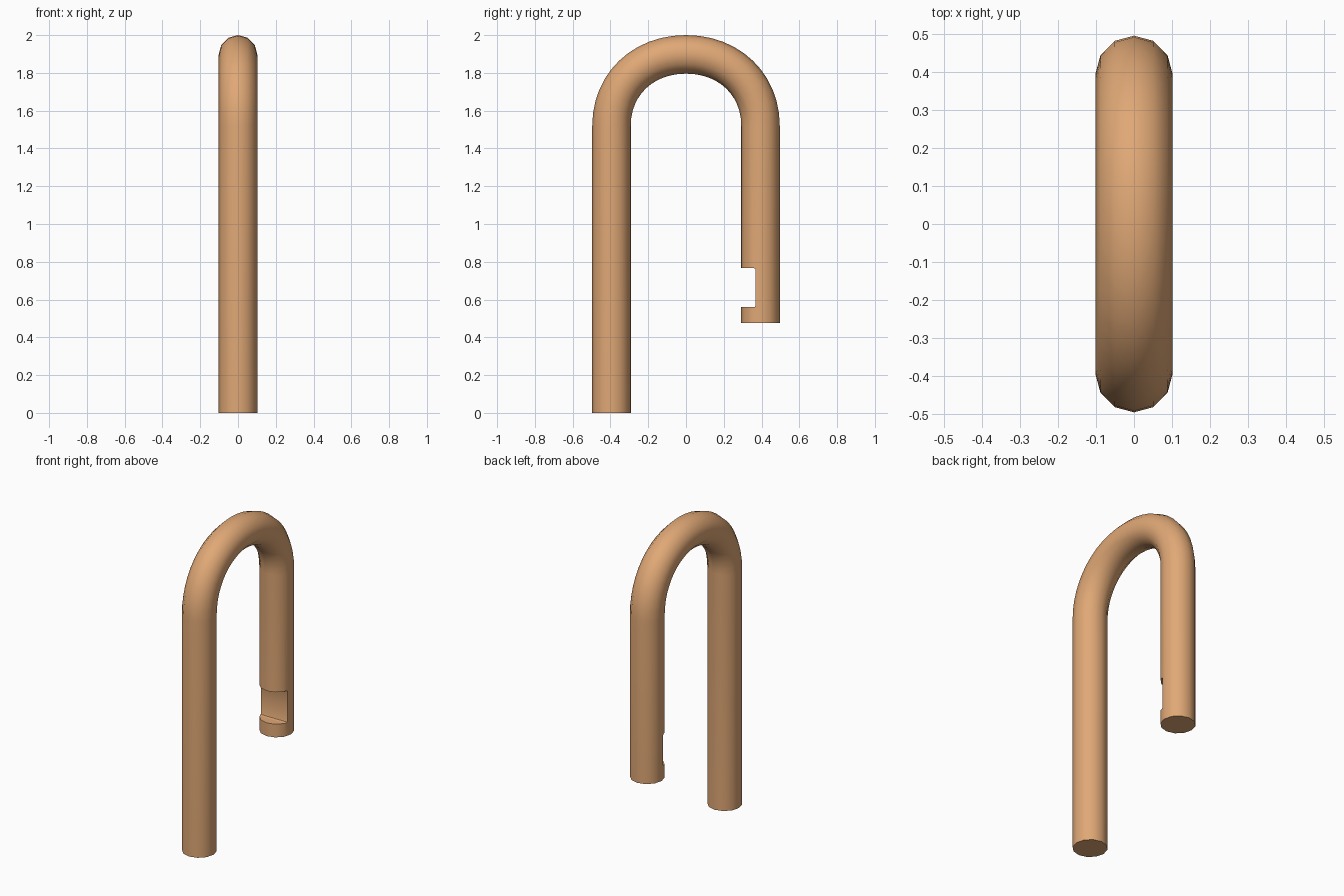
import bpy, bmesh, math
from mathutils import Vector, geometry

if "Cube" in bpy.data.objects:
    bpy.data.objects.remove(bpy.data.objects["Cube"])

R, SIDES, LEG_Y = 0.102, 12, 0.3945
SPRING_Z, TOP_Z, HANDLE = 1.52, 1.898, 0.58

# centre line: long leg, two Bezier quarters, short leg
a, top, b = (Vector((0, y, z)) for y, z in
             ((-LEG_Y, SPRING_Z), (0, TOP_Z), (LEG_Y, SPRING_Z)))
up = Vector((0, 0, (TOP_Z - SPRING_Z) * HANDLE))
side = Vector((0, LEG_Y * HANDLE, 0))
arch = geometry.interpolate_bezier(a, a + up, top - side, top, 13)
arch += geometry.interpolate_bezier(top, top + side, b + up, b, 13)[1:]
path = [Vector((0, -LEG_Y, 0))] + arch + [Vector((0, LEG_Y, 0.475))]

# sweep a 12-sided ring along the centre line
bm = bmesh.new()
rings = []
for i, p in enumerate(path):
    if i < 2:
        t = Vector((0, 0, 1))
    elif i > len(path) - 3:
        t = Vector((0, 0, -1))
    else:
        t = (path[i + 1] - path[i - 1]).normalized()
    n = Vector((0, -t.z, t.y))
    rings.append([bm.verts.new(p + R * (math.cos(u) * Vector((1, 0, 0)) + math.sin(u) * n))
                  for u in (math.tau * k / SIDES for k in range(SIDES))])
for r, s in zip(rings, rings[1:]):
    for k in range(SIDES):
        j = (k + 1) % SIDES
        bm.faces.new((r[k], r[j], s[j], s[k]))
bm.faces.new(rings[0])
bm.faces.new(rings[-1])
bmesh.ops.recalc_face_normals(bm, faces=bm.faces)
mesh = bpy.data.meshes.new("shackle")
bm.to_mesh(mesh)
bm.free()
shackle = bpy.data.objects.new("shackle", mesh)
bpy.context.collection.objects.link(shackle)

# latch notch cut into the inner side of the short leg
bpy.ops.mesh.primitive_cube_add(size=1, location=(0, 0.268, 0.663))
cutter = bpy.context.object
cutter.name = "notch_cutter"
cutter.scale = (0.4, 0.2, 0.206)
bpy.ops.object.transform_apply(location=False, rotation=False, scale=True)
bev = cutter.modifiers.new("soft_corners", 'BEVEL')
bev.width, bev.segments = 0.008, 2
cutter.hide_render = True
cutter.hide_set(True)
cut = shackle.modifiers.new("notch", 'BOOLEAN')
cut.operation, cut.solver, cut.object = 'DIFFERENCE', 'EXACT', cutter
bpy.context.view_layer.objects.active = shackle
shackle.select_set(True)
bpy.ops.object.modifier_apply(modifier=cut.name)
bpy.data.objects.remove(cutter)

# copper coloured metal, smooth with sharp notch and ends
mat = bpy.data.materials.new("copper")
mat.diffuse_color = (0.74, 0.39, 0.18, 1)
mat.use_nodes = True
mat.node_tree.nodes["Principled BSDF"].inputs["Base Color"].default_value = mat.diffuse_color
shackle.data.materials.clear()
shackle.data.materials.append(mat)
bpy.ops.object.shade_smooth_by_angle(angle=math.radians(40))
